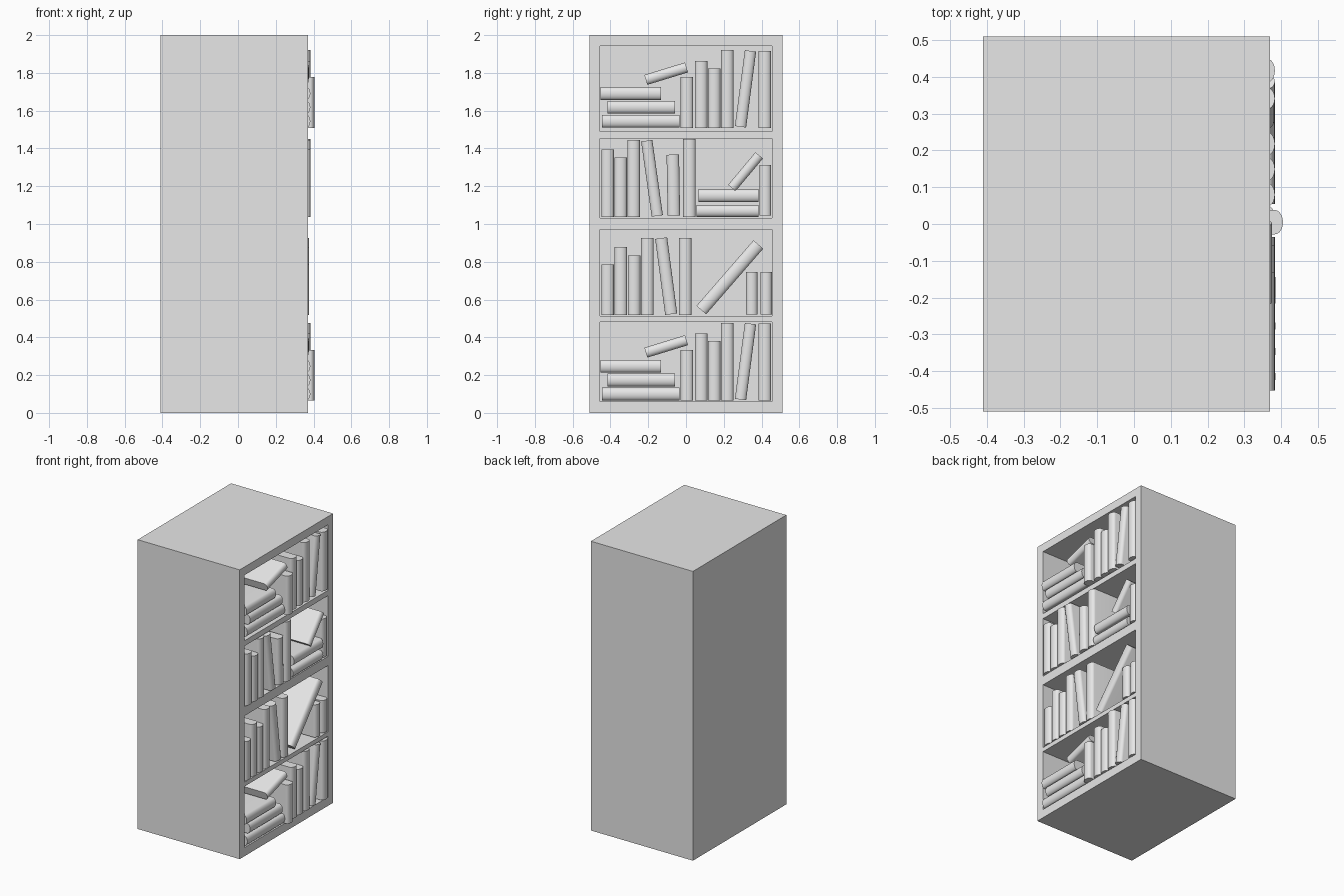
import bpy
import bmesh
from math import radians, sin, cos, pi
from mathutils import Matrix

if "Cube" in bpy.data.objects:
    bpy.data.objects.remove(bpy.data.objects["Cube"])

grey = bpy.data.materials.new("plain grey")
grey.use_nodes = True
grey.diffuse_color = (0.8, 0.8, 0.8, 1)
grey.node_tree.nodes["Principled BSDF"].inputs["Base Color"].default_value = grey.diffuse_color

BACK, FRONT = -0.41, 0.37      # case depth, open side faces +x
INNER = -0.05                  # back wall of the shelves
HALF, OPEN = 0.51, 0.455       # half widths of the case and of the openings
HEIGHT = 2.0


def add_object(name, bm):
    bmesh.ops.recalc_face_normals(bm, faces=bm.faces)
    mesh = bpy.data.meshes.new(name)
    bm.to_mesh(mesh)
    bm.free()
    mesh.materials.append(grey)
    obj = bpy.data.objects.new(name, mesh)
    bpy.context.collection.objects.link(obj)
    return obj


def box(name, x, y, z):
    bm = bmesh.new()
    bmesh.ops.create_cube(bm, size=1)
    for v in bm.verts:
        for axis, span in enumerate((x, y, z)):
            v.co[axis] = span[0] if v.co[axis] < 0 else span[1]
    return add_object(name, bm)


def book(name, y, z, thick, length, lean=0, spine=0.383):
    """Block with a rounded spine, centred at (y, z) and leaning towards +y."""
    bm = bmesh.new()
    root, steps = spine - 0.022, 10
    outline = [(INNER + 0.02, -thick / 2)]
    for i in range(steps + 1):
        a = -pi / 2 + pi * i / steps
        outline.append((root + (spine - root) * cos(a), thick / 2 * sin(a)))
    outline.append((INNER + 0.02, thick / 2))
    face = bm.faces.new([bm.verts.new((px, py, -length / 2)) for px, py in outline])
    extruded = bmesh.ops.extrude_face_region(bm, geom=[face])["geom"]
    tops = [g for g in extruded if isinstance(g, bmesh.types.BMVert)]
    bmesh.ops.translate(bm, verts=tops, vec=(0, 0, length))
    place = Matrix.Translation((0, y, z)) @ Matrix.Rotation(radians(-lean), 4, "X")
    bmesh.ops.transform(bm, matrix=place, verts=bm.verts)
    obj = add_object(name, bm)
    obj.data.shade_smooth()
    obj.data.set_sharp_from_angle(angle=radians(40))
    return obj


def upright(name, y, floor, height, thick=0.066, **options):
    return book(name, y, floor + height / 2, thick, height, **options)


def flat(name, start, end, z, thick=0.068, **options):
    return book(name, (start + end) / 2, z, thick, end - start, lean=90, **options)


# Case: solid back, two sides, and rails between the four openings
box("case_back", (BACK, INNER), (-HALF, HALF), (0, HEIGHT))
box("case_side_left", (INNER, FRONT), (OPEN, HALF), (0, HEIGHT))
box("case_side_right", (INNER, FRONT), (-HALF, -OPEN), (0, HEIGHT))
rails = {"bottom_board": (0, 0.06), "lower_shelf": (0.482, 0.512),
         "middle_shelf": (0.97, 1.033), "upper_shelf": (1.453, 1.49),
         "top_board": (1.943, HEIGHT)}
for label, span in rails.items():
    box(label, (INNER, FRONT), (-OPEN, OPEN), span)

# Bottom and top shelves hold the same arrangement
for row, floor in (("bottom", 0.065), ("top", 1.509)):
    flat(row + "_stack_low", -0.445, -0.035, floor + 0.035)
    flat(row + "_stack_mid", -0.415, -0.058, floor + 0.109)
    flat(row + "_stack_high", -0.452, -0.132, floor + 0.182)
    book(row + "_tilted_book", -0.105, floor + 0.287, 0.055, 0.225, lean=73, spine=0.375)
    upright(row + "_wide_book", 0.005, floor, 0.268, spine=0.405)
    for i, height in enumerate((0.355, 0.315, 0.412)):
        upright(row + "_book", 0.08 + i * 0.069, floor, height)
    upright(row + "_leaning_book", 0.315, floor + 0.004, 0.405, 0.06, lean=7.5)
    upright(row + "_end_book", 0.417, floor, 0.408)

# Upper middle shelf
floor = 1.037
for i, height in enumerate((0.357, 0.315, 0.408)):
    upright("upper_book", -0.415 + i * 0.069, floor, height, spine=0.385)
upright("upper_leaning_book", -0.18, floor + 0.004, 0.402, 0.06, lean=-8, spine=0.385)
upright("upper_short_book", -0.067, floor + 0.008, 0.322, lean=-1)
upright("upper_tall_book", 0.018, floor, 0.412)
flat("upper_stack_low", 0.055, 0.385, floor + 0.032, 0.062)
flat("upper_stack_high", 0.065, 0.385, floor + 0.113)
book("upper_tilted_book", 0.315, 1.277, 0.052, 0.225, lean=40)
upright("upper_end_book", 0.42, floor + 0.008, 0.268, 0.062, spine=0.375)

# Lower middle shelf
floor = 0.517
for i, height in enumerate((0.268, 0.36, 0.315, 0.41)):
    upright("lower_book", -0.415 + i * 0.07, floor, height, spine=0.376)
upright("lower_leaning_book", -0.105, floor + 0.004, 0.406, 0.064, lean=-7.5, spine=0.374)
upright("lower_tall_book", -0.004, floor, 0.41, spine=0.374)
book("lower_tilted_book", 0.232, 0.718, 0.068, 0.46, lean=41, spine=0.374)
for y in (0.348, 0.424):
    upright("lower_end_book", y, floor + 0.005, 0.225, 0.06, spine=0.374)
